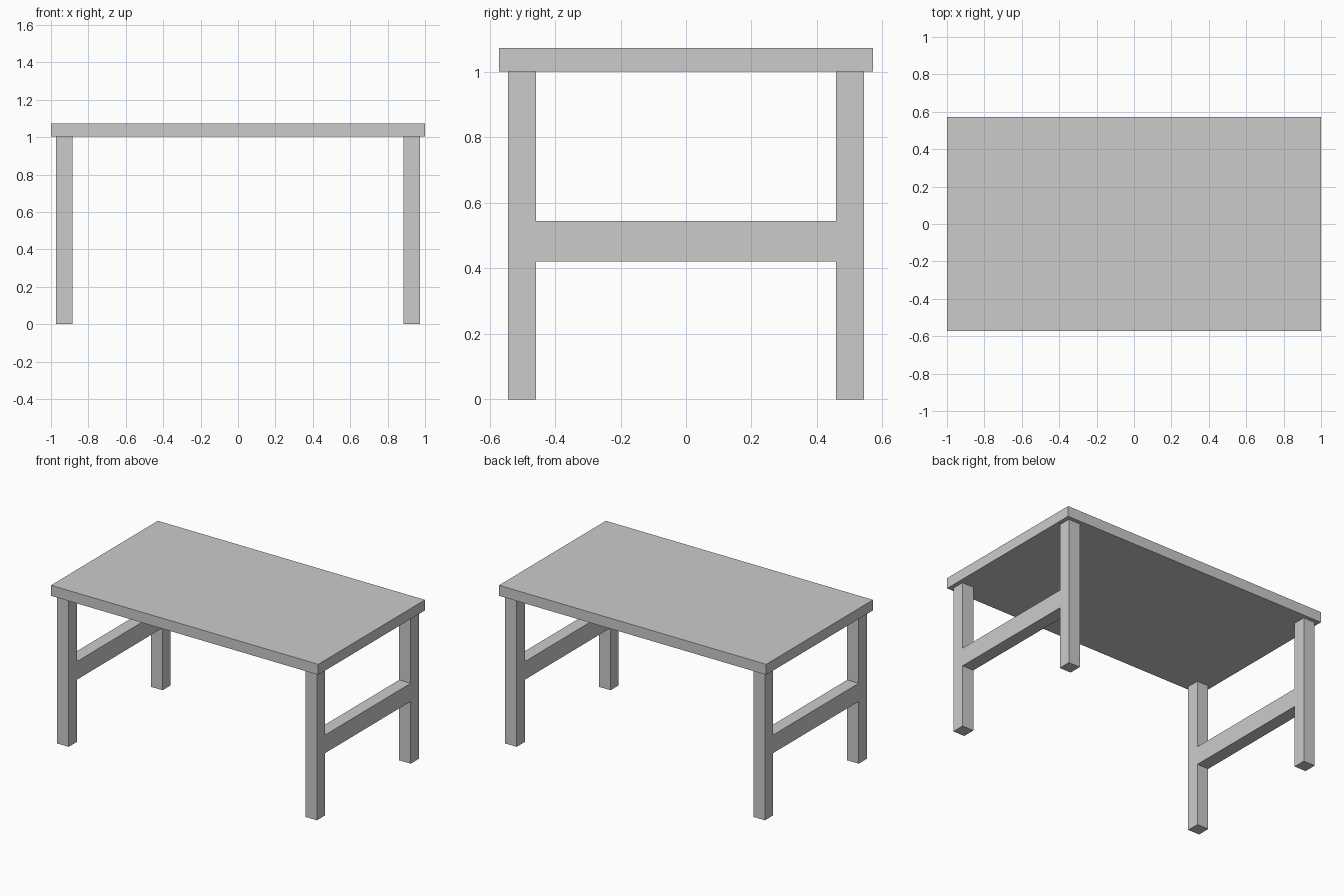
import bpy

if "Cube" in bpy.data.objects:
    bpy.data.objects.remove(bpy.data.objects["Cube"])

TOP_Z, TOP_T = 1.002, 0.071      # underside height and thickness of the top
LEG = 0.086                      # square leg section
LEG_X, LEG_Y = 0.929, 0.5015     # leg centres


def box(name, center, size):
    bpy.ops.mesh.primitive_cube_add(size=1, location=center)
    ob = bpy.context.object
    ob.name = name
    ob.scale = size
    bpy.ops.object.transform_apply(location=False, rotation=False, scale=True)
    return ob


# Table top
box("table_top", (0, 0, TOP_Z + TOP_T / 2), (2, 1.142, TOP_T))

for sx, side in ((-1, "left"), (1, "right")):
    # Legs
    for sy, end in ((-1, "front"), (1, "back")):
        box(f"{end}_{side}_leg", (sx * LEG_X, sy * LEG_Y, TOP_Z / 2), (LEG, LEG, TOP_Z))
    # Side rail between front and back legs, flush with their faces
    box(f"{side}_rail", (sx * LEG_X, 0, 0.4825), (LEG, 2 * LEG_Y - LEG, 0.123))
